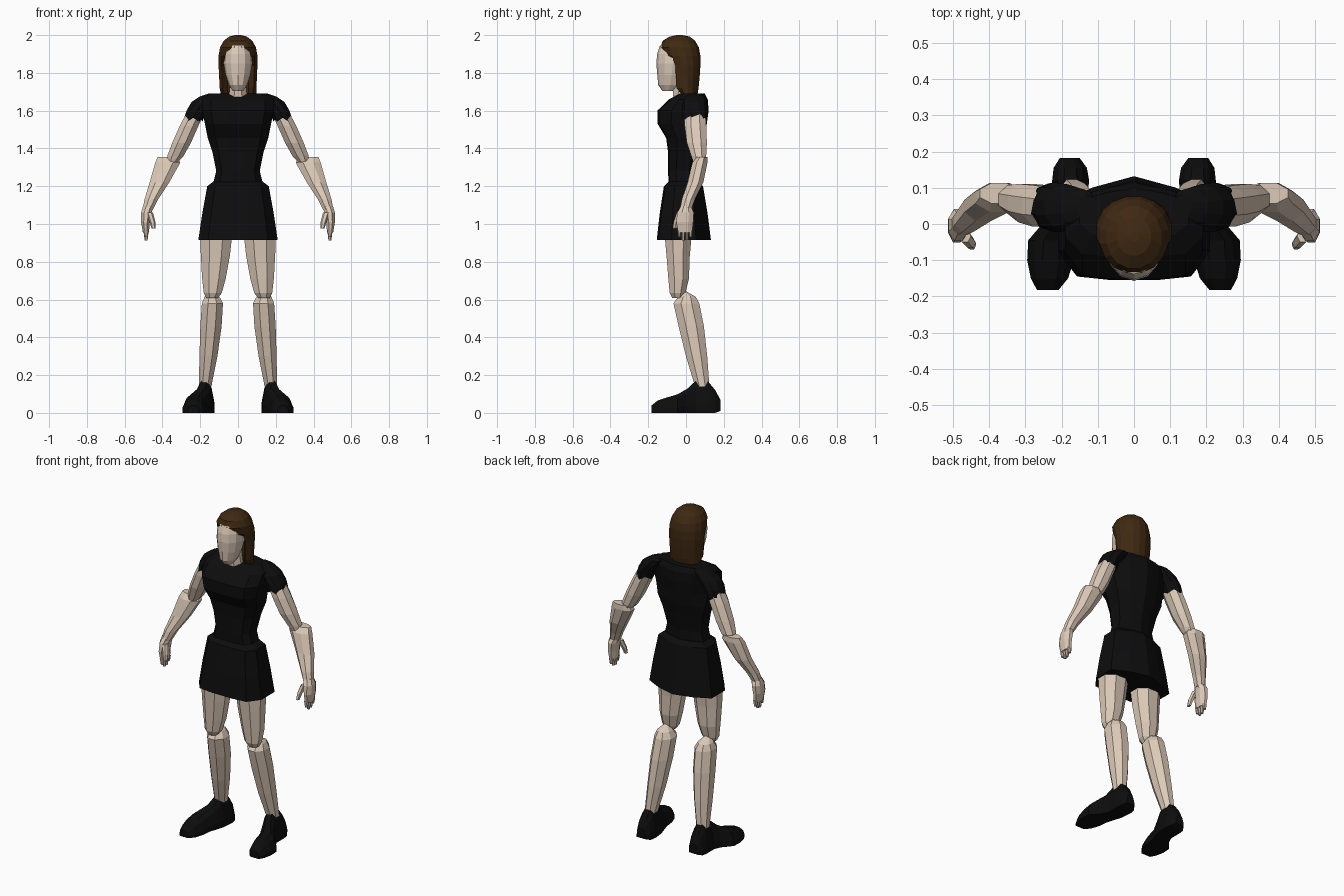
import bpy, bmesh, math


def material(name, rgb):
    m = bpy.data.materials.new(name)
    m.diffuse_color = (*rgb, 1)
    return m


SKIN = material("skin", (0.72, 0.59, 0.48))
BLACK = material("black_cloth", (0.004, 0.004, 0.0045))
HAIR = material("brown_hair", (0.05, 0.022, 0.006))


def ngon(n, turn=0.0):
    return [(math.cos(2 * math.pi * (i + turn) / n), math.sin(2 * math.pi * (i + turn) / n))
            for i in range(n)]


def loft(name, rings, profile, mat, axis="z", mirror=False, adjust=None):
    """Rings are (a0, a1, b0, b1, height): extents of each section.
    axis z: a = x, b = y, height = z.  axis y: a = x, b = z, height = y."""
    bm = bmesh.new()
    loops = []
    for k, (a0, a1, b0, b1, h) in enumerate(rings):
        loop = []
        for i, (u, v) in enumerate(profile):
            a = (a0 + a1) / 2 + u * (a1 - a0) / 2
            b = (b0 + b1) / 2 + v * (b1 - b0) / 2
            co = (a, b, h) if axis == "z" else (a, h, b)
            if adjust:
                co = adjust(k, i, *co)
            loop.append(bm.verts.new(co))
        loops.append(loop)
    n = len(profile)
    for low, high in zip(loops, loops[1:]):
        for i in range(n):
            j = (i + 1) % n
            bm.faces.new((low[i], low[j], high[j], high[i]))
    bm.faces.new(loops[0])
    bm.faces.new(loops[-1])
    bmesh.ops.recalc_face_normals(bm, faces=bm.faces)
    me = bpy.data.meshes.new(name)
    bm.to_mesh(me)
    bm.free()
    me.materials.append(mat)
    ob = bpy.data.objects.new(name, me)
    bpy.context.collection.objects.link(ob)
    if mirror:
        ob.modifiers.new("mirror", "MIRROR")
    return ob


# Flat front, ridged back section for the dress
BODY = [(0.3, -1), (0.75, -0.93), (1, -0.45), (1, 0.45), (0.55, 0.78), (0, 1),
        (-0.55, 0.78), (-1, 0.45), (-1, -0.45), (-0.75, -0.93), (-0.3, -1)]
LIMB = ngon(8, 0.5)

# Dress: bodice with bust, then flared skirt
loft("bodice", [
    (-0.145, 0.145, -0.09, 0.06, 1.16),
    (-0.115, 0.115, -0.095, 0.06, 1.28),
    (-0.135, 0.135, -0.095, 0.08, 1.38),
    (-0.16, 0.16, -0.105, 0.10, 1.455),
    (-0.175, 0.175, -0.15, 0.11, 1.53),
    (-0.19, 0.19, -0.152, 0.12, 1.60),
    (-0.19, 0.19, -0.09, 0.115, 1.66),
    (-0.15, 0.15, -0.035, 0.10, 1.69)], BODY, BLACK)
loft("skirt", [
    (-0.21, 0.21, -0.155, 0.132, 0.915),
    (-0.19, 0.19, -0.14, 0.115, 1.05),
    (-0.163, 0.163, -0.117, 0.09, 1.20),
    (-0.13, 0.13, -0.09, 0.065, 1.225)], BODY, BLACK)


# Sleeves with a ragged hem
def ragged(k, i, x, y, z):
    return (x, y, z + (0.012 if i % 2 else -0.008)) if k == 0 else (x, y, z)


loft("sleeve", [
    (0.185, 0.288, -0.018, 0.112, 1.55),
    (0.165, 0.275, -0.022, 0.115, 1.60),
    (0.12, 0.25, -0.02, 0.11, 1.645),
    (0.10, 0.205, -0.005, 0.10, 1.675),
    (0.10, 0.16, 0.01, 0.08, 1.69)], ngon(10, 0.5), BLACK, mirror=True, adjust=ragged)

# Arms
loft("upper_arm", [
    (0.33, 0.375, 0.04, 0.095, 1.315),
    (0.285, 0.378, 0.025, 0.11, 1.36),
    (0.245, 0.352, 0.0, 0.115, 1.43),
    (0.205, 0.312, -0.012, 0.112, 1.52),
    (0.17, 0.27, -0.012, 0.105, 1.60)], LIMB, SKIN, mirror=True)
loft("forearm", [
    (0.448, 0.508, -0.035, 0.03, 1.075),
    (0.42, 0.498, -0.025, 0.05, 1.13),
    (0.36, 0.472, 0.005, 0.095, 1.22),
    (0.30, 0.443, 0.03, 0.117, 1.325),
    (0.315, 0.43, 0.055, 0.115, 1.355)], LIMB, SKIN, mirror=True)

# Hands
loft("palm", [
    (0.47, 0.505, -0.045, 0.035, 0.955),
    (0.465, 0.515, -0.055, 0.042, 1.01),
    (0.455, 0.515, -0.05, 0.045, 1.06),
    (0.445, 0.505, -0.03, 0.028, 1.095)], LIMB, SKIN, mirror=True)
for i, tip in enumerate((0.93, 0.912, 0.915, 0.932)):
    y = -0.043 + 0.02 * i
    loft(f"finger_{i + 1}", [
        (0.478, 0.495, y, y + 0.016, tip),
        (0.472, 0.502, y - 0.002, y + 0.018, 0.965)], LIMB, SKIN, mirror=True)
loft("thumb", [
    (0.437, 0.457, -0.072, -0.048, 0.975),
    (0.437, 0.468, -0.068, -0.035, 1.01),
    (0.45, 0.485, -0.052, -0.015, 1.06)], ngon(6), SKIN, mirror=True)

# Legs
loft("thigh", [
    (0.105, 0.17, -0.075, -0.015, 0.607),
    (0.082, 0.185, -0.09, 0.0, 0.635),
    (0.06, 0.195, -0.098, 0.02, 0.71),
    (0.037, 0.203, -0.108, 0.025, 0.83),
    (0.025, 0.207, -0.118, 0.035, 0.93),
    (0.015, 0.17, -0.10, 0.035, 1.05)], LIMB, SKIN, mirror=True)
loft("shin", [
    (0.138, 0.21, 0.045, 0.127, 0.14),
    (0.105, 0.208, -0.005, 0.117, 0.30),
    (0.082, 0.204, -0.045, 0.10, 0.46),
    (0.075, 0.196, -0.072, 0.076, 0.58),
    (0.095, 0.18, -0.045, 0.055, 0.615),
    (0.125, 0.15, -0.03, 0.0, 0.645)], LIMB, SKIN, mirror=True)

# Shoes: lengthwise loft, toes turned outward, over a flat sole
SHOE = [(1, -1), (1, -0.4), (0.7, 0.6), (0.35, 1), (-0.35, 1), (-0.7, 0.6), (-1, -0.4), (-1, -1)]
loft("shoe", [
    (0.208, 0.268, 0.0, 0.04, -0.182),
    (0.182, 0.285, 0.0, 0.065, -0.15),
    (0.166, 0.295, 0.0, 0.082, -0.10),
    (0.16, 0.292, 0.0, 0.098, -0.045),
    (0.143, 0.245, 0.0, 0.13, 0.01),
    (0.13, 0.226, 0.0, 0.168, 0.05),
    (0.124, 0.226, 0.0, 0.163, 0.12),
    (0.13, 0.222, 0.0, 0.12, 0.155),
    (0.15, 0.205, 0.01, 0.07, 0.182)], SHOE, BLACK, axis="y", mirror=True)

# Neck and face, with a ridge down the middle of the face
loft("neck", [
    (-0.055, 0.055, -0.07, 0.04, 1.66),
    (-0.042, 0.042, -0.08, 0.03, 1.76)], LIMB, SKIN)
loft("face", [
    (-0.028, 0.028, -0.125, -0.06, 1.705),
    (-0.048, 0.048, -0.147, -0.02, 1.735),
    (-0.066, 0.066, -0.152, 0.0, 1.79),
    (-0.076, 0.076, -0.157, 0.02, 1.85),
    (-0.073, 0.073, -0.153, 0.02, 1.90),
    (-0.058, 0.058, -0.138, 0.0, 1.945)], ngon(12), SKIN)


# Long hair, hollowed at the front so the face and neck stay clear
def part_hair(k, i, x, y, z):
    if k < 4 and abs(x) < 0.07 and y < -0.03:
        y = -0.02
    if k == 0:
        z += 0.01 * (i % 3 - 1)
    return x, y, z


loft("hair", [
    (-0.092, 0.098, -0.05, 0.06, 1.685),
    (-0.099, 0.10, -0.085, 0.068, 1.72),
    (-0.102, 0.102, -0.09, 0.074, 1.78),
    (-0.105, 0.105, -0.095, 0.078, 1.84),
    (-0.105, 0.105, -0.118, 0.078, 1.89),
    (-0.097, 0.097, -0.138, 0.07, 1.935),
    (-0.077, 0.077, -0.125, 0.05, 1.97),
    (-0.048, 0.048, -0.088, 0.02, 1.992),
    (-0.015, 0.015, -0.05, -0.02, 2.0)], ngon(16, 0.5), HAIR, adjust=part_hair)
